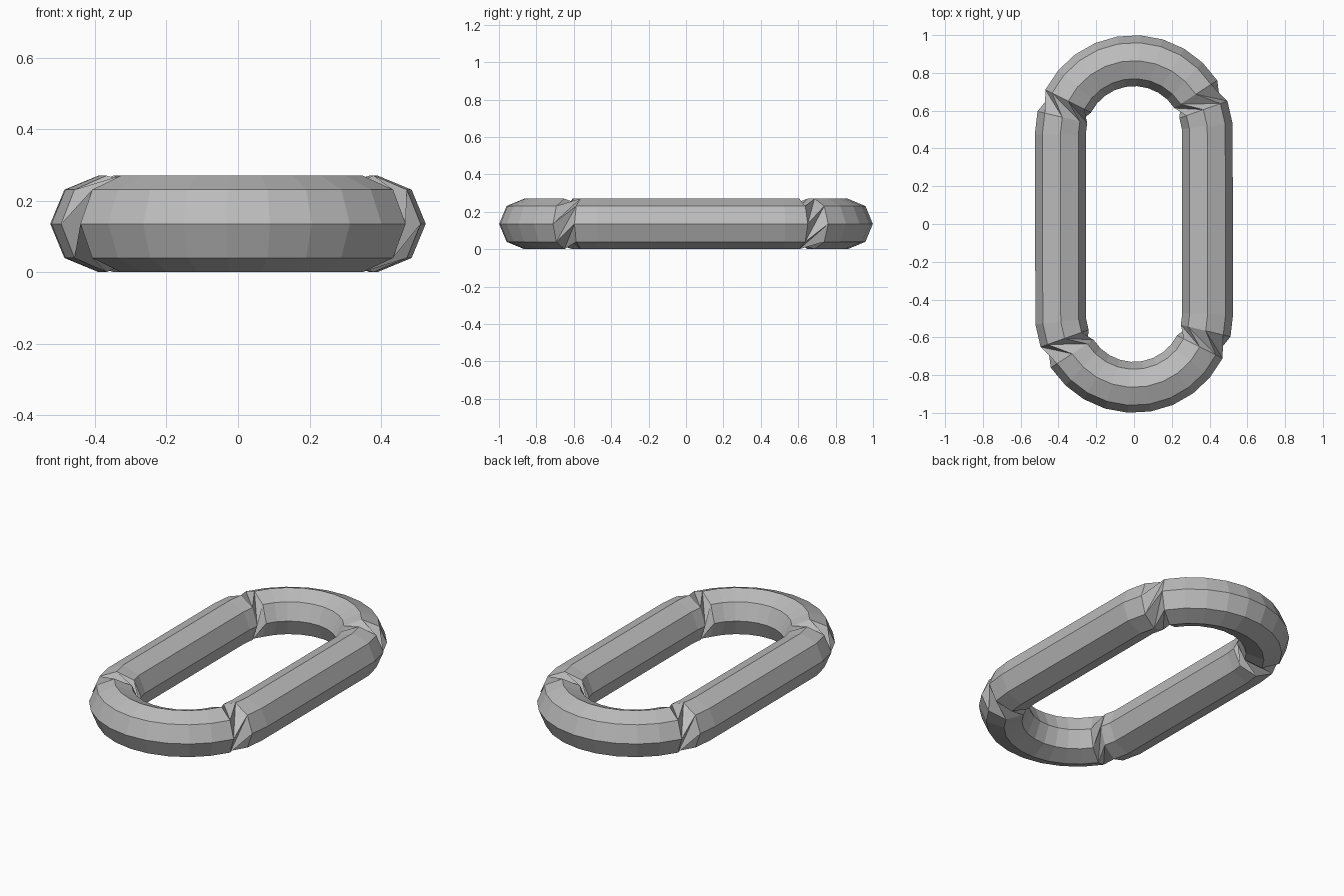
import bpy, bmesh
from math import cos, sin, radians, pi

cube = bpy.data.objects.get("Cube")
if cube:
    bpy.data.objects.remove(cube)

SIDES = 8            # octagonal bar
BAR = 0.135          # bar radius
BEND = 0.39          # bend radius of the centre line
HALF = 0.475         # bend centre distance from the middle
RINGS = 14           # sections per bend
FIRST, LAST = radians(6.2), pi
TWIST_AFTER = (1, 11)  # sections followed by a one-step twist

steel = bpy.data.materials.new("grey_steel")
steel.use_nodes = True
colour = (0.5, 0.5, 0.5, 1)
steel.diffuse_color = colour
steel.node_tree.nodes["Principled BSDF"].inputs["Base Color"].default_value = colour

bm = bmesh.new()
rings, twisted = [], []
phase = 0


def add_ring(angle, centre_y):
    """Octagonal section standing in the radial plane of a bend."""
    ring = []
    for i in range(SIDES):
        phi = 2 * pi * (i + phase) / SIDES
        r = BEND + BAR * cos(phi)
        ring.append(bm.verts.new((r * cos(angle), centre_y + r * sin(angle),
                                  BAR + BAR * sin(phi))))
    rings.append(ring)


# Two bends, the second turned half way round
for turn, centre_y in ((0, HALF), (pi, -HALF)):
    for k in range(RINGS):
        add_ring(turn + FIRST + (LAST - FIRST) * k / (RINGS - 1), centre_y)
        twisted.append(k in TWIST_AFTER)
        if k in TWIST_AFTER:
            phase += 1

# Skin the sections; the last one closes onto the first with the total twist
for n, a in enumerate(rings):
    b = rings[(n + 1) % len(rings)]
    shift = phase if n == len(rings) - 1 else 0
    for i in range(SIDES):
        j = (i + 1) % SIDES
        b0, b1 = b[(i + shift) % SIDES], b[(j + shift) % SIDES]
        if twisted[n]:
            bm.faces.new((a[i], b0, b1))
            bm.faces.new((a[i], b1, a[j]))
        else:
            bm.faces.new((a[i], b0, b1, a[j]))

mesh = bpy.data.meshes.new("chain_link")
bm.to_mesh(mesh)
bm.free()
mesh.materials.append(steel)
link = bpy.data.objects.new("chain_link", mesh)
bpy.context.collection.objects.link(link)
